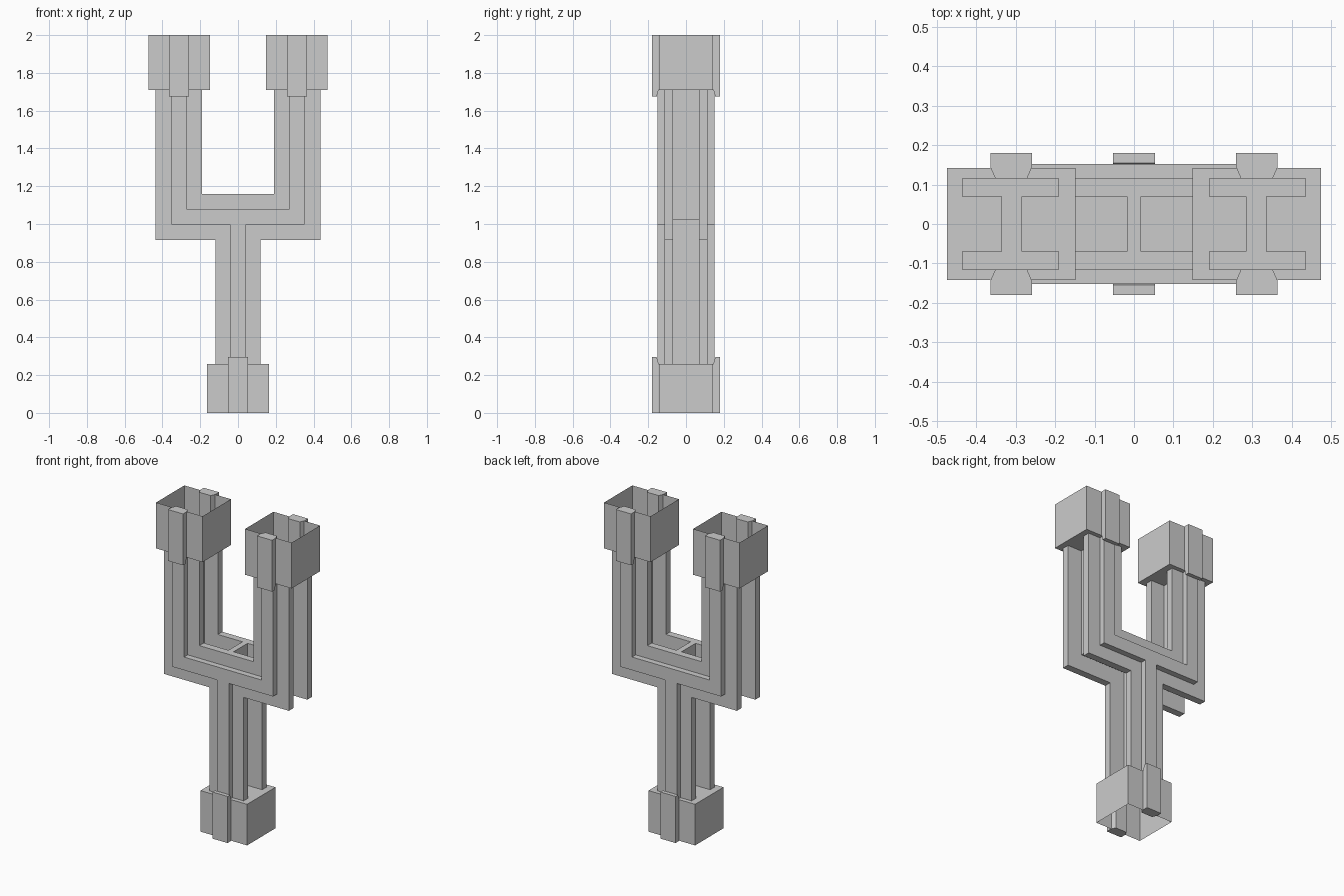
import bpy, bmesh

if "Cube" in bpy.data.objects:
    bpy.data.objects.remove(bpy.data.objects["Cube"])


def make_object(name, bm):
    bmesh.ops.recalc_face_normals(bm, faces=bm.faces)
    mesh = bpy.data.meshes.new(name)
    bm.to_mesh(mesh)
    bm.free()
    obj = bpy.data.objects.new(name, mesh)
    bpy.context.collection.objects.link(obj)
    return obj


def box(name, x, y, z, open_side=0):
    """Box from ranges; open_side +1 / -1 leaves off the top / bottom face."""
    bm = bmesh.new()
    bmesh.ops.create_cube(bm, size=1)
    for v in bm.verts:
        v.co = [r[0] if c < 0 else r[1] for c, r in zip(v.co, (x, y, z))]
    bm.normal_update()
    if open_side:
        gone = [f for f in bm.faces if f.normal.z * open_side > 0.9]
        bmesh.ops.delete(bm, geom=gone, context='FACES')
    return make_object(name, bm)


def y_plate(name, stem, arm_in, arm_out, low, high, bottom, top, y0, y1):
    """Fork-shaped outline in the xz plane, extruded along y."""
    half = [(stem, bottom), (stem, low), (arm_out, low), (arm_out, top),
            (arm_in, top), (arm_in, high)]
    outline = half + [(-x, z) for x, z in reversed(half)]
    bm = bmesh.new()
    face = bm.faces.new([bm.verts.new((x, y0, z)) for x, z in outline])
    ext = bmesh.ops.extrude_face_region(bm, geom=[face])
    bmesh.ops.translate(bm, vec=(0, y1 - y0, 0),
                        verts=[g for g in ext['geom'] if isinstance(g, bmesh.types.BMVert)])
    return make_object(name, bm)


def clip(name, cx, side, z_end, z_inner, z_outer):
    """Clip block, narrower on the inside, with a sloped lip past the socket."""
    rows = [(0.04, 0.115, z_inner), (0.053, 0.145, z_inner),
            (0.053, 0.155, z_outer), (0.053, 0.18, z_outer)]
    bm = bmesh.new()
    rings = []
    for w, y, z in rows:
        rings.append([bm.verts.new((cx + sx * w, side * y, zz))
                      for sx, zz in ((-1, z), (1, z), (1, z_end), (-1, z_end))])
    for a, b in zip(rings, rings[1:]):
        for i in range(4):
            j = (i + 1) % 4
            bm.faces.new((a[i], a[j], b[j], b[i]))
    bm.faces.new(rings[0])
    bm.faces.new(rings[-1])
    return make_object(name, bm)


# Front and back flanges with their raised ribs
for label, s in (("front", -1), ("back", 1)):
    y_plate(label + "_flange", 0.12, 0.19, 0.437, 0.915, 1.16, 0.255, 1.715,
            s * 0.07, s * 0.115)
    y_plate(label + "_rib", 0.042, 0.272, 0.352, 0.997, 1.08, 0.255, 1.712,
            s * 0.115, s * 0.152)

# Inner webs joining the flanges
box("stem_web", (-0.018, 0.018), (-0.07, 0.07), (0.255, 1.16))
box("cross_web", (-0.335, 0.335), (-0.07, 0.07), (1.02, 1.06))
for label, s in (("left", -1), ("right", 1)):
    box(label + "_arm_web", sorted((s * 0.285, s * 0.337)), (-0.07, 0.07), (1.02, 1.715))

# Thin-walled sockets: two open upward, one open downward
for label, cx in (("left", -0.312), ("right", 0.312)):
    box(label + "_socket", (cx - 0.163, cx + 0.163), (-0.142, 0.142), (1.71, 2.0), 1)
    for s in (-1, 1):
        clip(label + "_socket_clip", cx, s, 2.0, 1.71, 1.675)
box("base_socket", (-0.163, 0.163), (-0.142, 0.142), (0.0, 0.26), -1)
for s in (-1, 1):
    clip("base_socket_clip", 0, s, 0.0, 0.26, 0.295)
